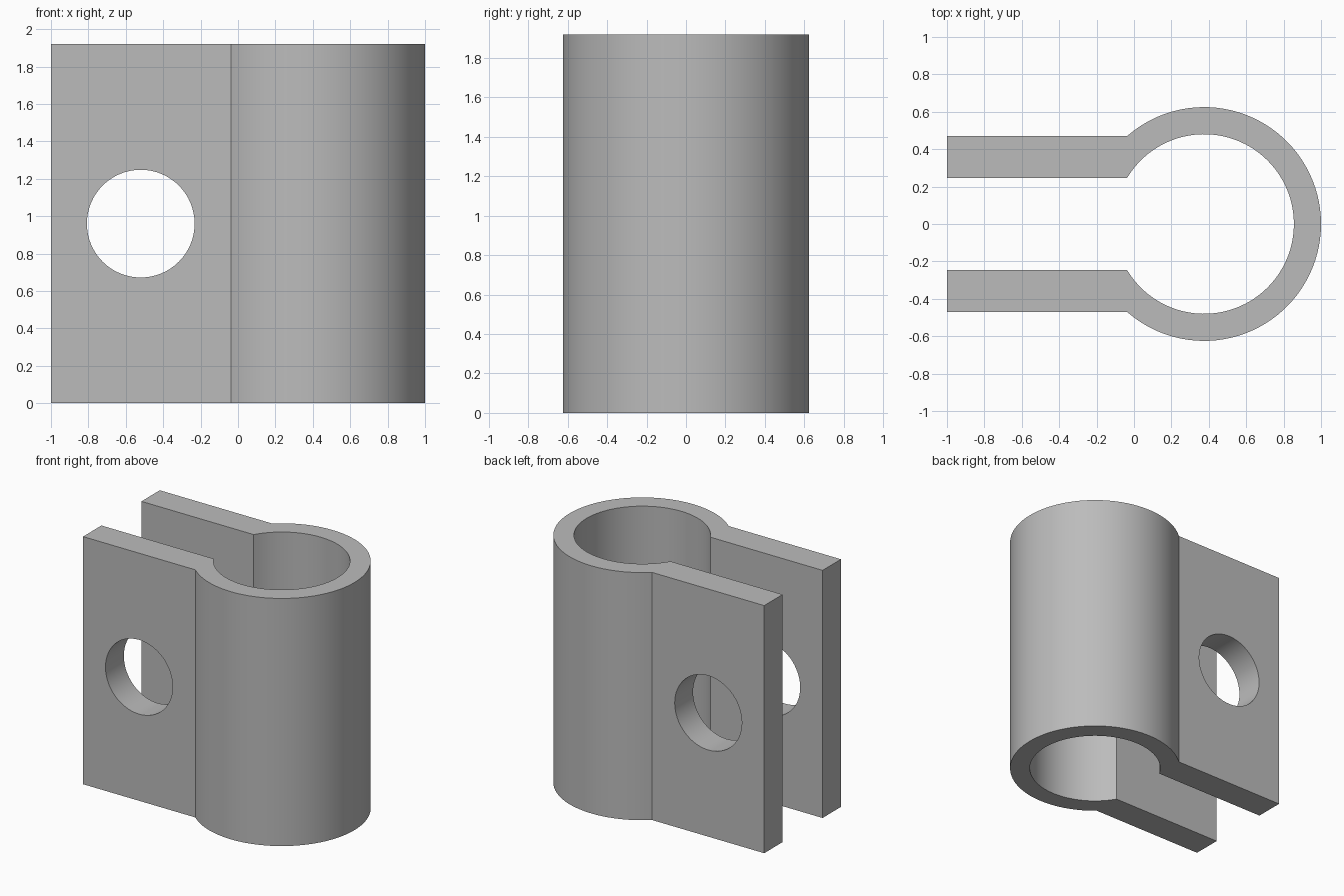
import bpy, bmesh
from math import asin, pi, sin, cos, radians

if "Cube" in bpy.data.objects:
    bpy.data.objects.remove(bpy.data.objects["Cube"], do_unlink=True)

HEIGHT = 1.92
CENTRE_X = 0.375                  # axis of the round barrel
OUTER_R, INNER_R = 0.625, 0.48
EAR_OUT, EAR_IN = 0.47, 0.245     # outer and inner faces of the ears
EAR_END = -1.0
HOLE_X, HOLE_Z, HOLE_R = -0.52, 0.96, 0.288

grey = bpy.data.materials.new("plain grey")
grey.use_nodes = True
colour = (0.5, 0.5, 0.5, 1)
grey.diffuse_color = colour
grey.node_tree.nodes["Principled BSDF"].inputs["Base Color"].default_value = colour


def arc(radius, y_end, steps=72):
    """Arc round the +x side, from y = -y_end to y = +y_end."""
    a = pi - asin(y_end / radius)
    angles = [-a + 2 * a * i / steps for i in range(steps + 1)]
    return [(CENTRE_X + radius * cos(t), radius * sin(t)) for t in angles]


# Clamp body: barrel and two ears as one extruded profile
profile = ([(EAR_END, -EAR_OUT)] + arc(OUTER_R, EAR_OUT) + [(EAR_END, EAR_OUT)]
           + [(EAR_END, EAR_IN)] + arc(INNER_R, EAR_IN)[::-1] + [(EAR_END, -EAR_IN)])
bm = bmesh.new()
base = bm.faces.new([bm.verts.new((x, y, 0)) for x, y in profile])
top = bmesh.ops.extrude_face_region(bm, geom=[base])
bmesh.ops.translate(bm, vec=(0, 0, HEIGHT),
                    verts=[v for v in top["geom"] if isinstance(v, bmesh.types.BMVert)])
bmesh.ops.recalc_face_normals(bm, faces=bm.faces)
mesh = bpy.data.meshes.new("clamp_body")
bm.to_mesh(mesh)
bm.free()
mesh.materials.append(grey)
body = bpy.data.objects.new("clamp_body", mesh)
bpy.context.collection.objects.link(body)

# Bolt hole through both ears
bpy.ops.mesh.primitive_cylinder_add(vertices=64, radius=HOLE_R, depth=2,
                                    location=(HOLE_X, 0, HOLE_Z),
                                    rotation=(radians(90), 0, 0))
cutter = bpy.context.object
cutter.name = "bolt_hole_cutter"
cutter.data.materials.append(grey)
cut = body.modifiers.new("bolt_hole", "BOOLEAN")
cut.operation = "DIFFERENCE"
cut.solver = "EXACT"
cut.object = cutter

# Apply the cut, drop the cutter and smooth the curved walls
bpy.ops.object.select_all(action="DESELECT")
body.select_set(True)
bpy.context.view_layer.objects.active = body
bpy.ops.object.modifier_apply(modifier=cut.name)
bpy.data.objects.remove(cutter, do_unlink=True)
bpy.ops.object.shade_smooth_by_angle(angle=radians(25))
